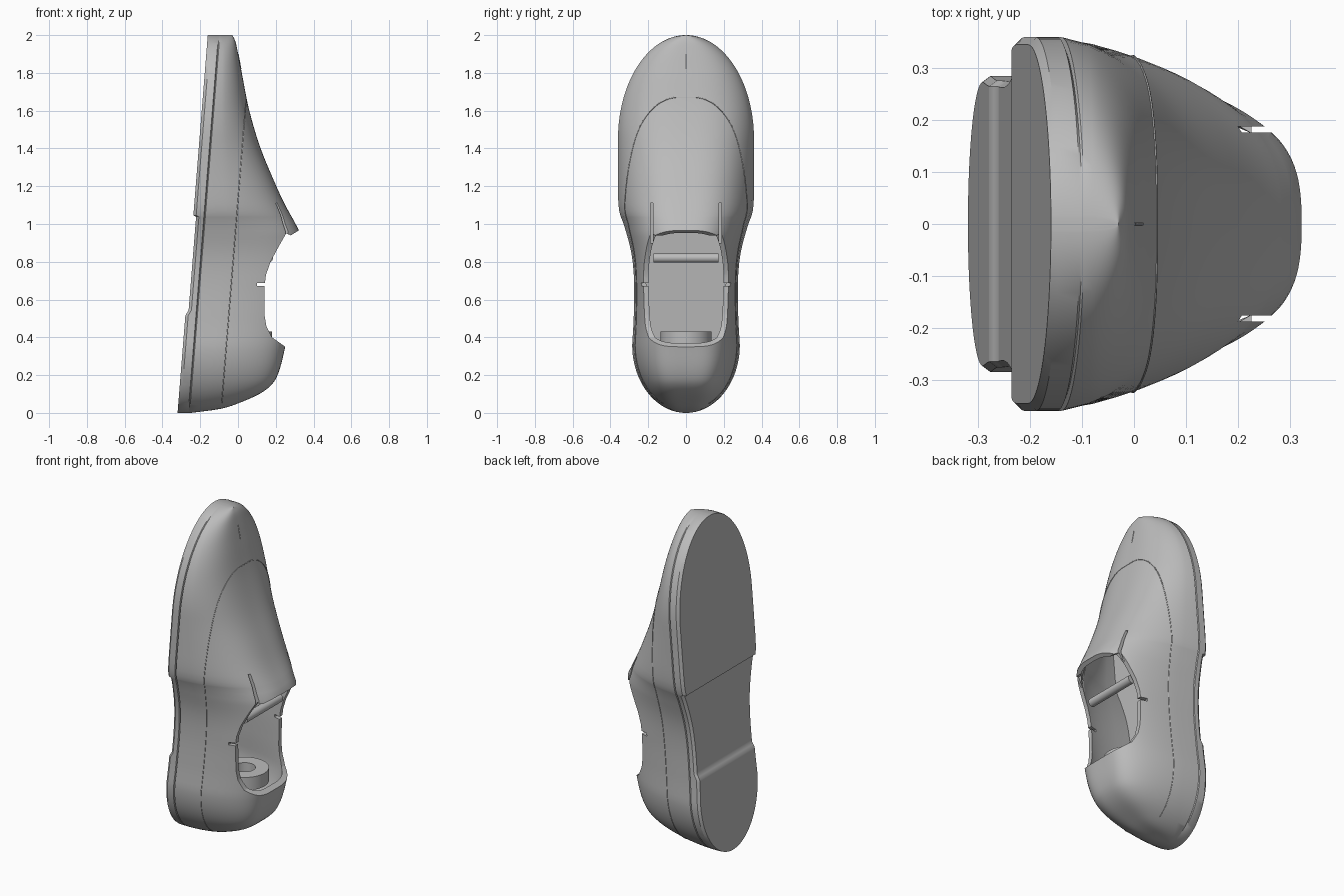
import bpy, bmesh, math
from mathutils import Vector

if "Cube" in bpy.data.objects:
    bpy.data.objects.remove(bpy.data.objects["Cube"], do_unlink=True)

grey = bpy.data.materials.new("plain_grey")
grey.use_nodes = True
grey.diffuse_color = (0.5, 0.5, 0.5, 1)
grey.node_tree.nodes["Principled BSDF"].inputs["Base Color"].default_value = (0.5, 0.5, 0.5, 1)


def spline(pts, t):
    """Smooth interpolation through (t, value) points."""
    def slope(i):
        a, b = pts[max(i - 1, 0)], pts[min(i + 1, len(pts) - 1)]
        return (b[1] - a[1]) / (b[0] - a[0])
    t = min(max(t, pts[0][0]), pts[-1][0])
    i = max(k for k in range(len(pts) - 1) if pts[k][0] <= t)
    (t0, v0), (t1, v1) = pts[i], pts[i + 1]
    h = t1 - t0
    s = (t - t0) / h
    return ((2*s**3 - 3*s*s + 1) * v0 + (s**3 - 2*s*s + s) * h * slope(i)
            + (3*s*s - 2*s**3) * v1 + (s**3 - s*s) * h * slope(i + 1))


# Shape rules along the length
WAIST = [(.36, .285), (.5, .277), (.7, .275), (.85, .29), (1, .33),
         (1.06, .352), (1.13, .359), (1.25, .36), (1.45, .36)]
RIDGE = [(0, -.25), (.02, -.1), (.05, 0), (.11, .13), (.18, .2), (.35, .25), (.6, .3),
         (.8, .33), (.95, .327), (1, .305), (1.1, .25), (1.2, .203), (1.4, .12),
         (1.6, .06), (1.8, .02), (1.92, -.003), (1.97, -.015), (2, -.03)]


def half_width(z):
    if z < .36:
        return .285 * math.sqrt(max(0, 1 - ((.36 - z) / .36) ** 2))
    if z > 1.45:
        return .36 * math.sqrt(max(0, 1 - ((z - 1.45) / .55) ** 2))
    return spline(WAIST, z)


def joint(z):
    return -.26 + .08 * z


def ridge(z):
    return max(spline(RIDGE, z), joint(z) + .012)


def power(z):
    return .25 + .1 * min(max((z - .7) / .3, 0), 1)


def sole(z):
    rise = min(max((z - .515) / .03, 0), 1) if z < .8 else min(max((1.045 - z) / .006, 0), 1)
    return -.32 + .08 * z + .015 * rise


def upper_arc(z, base, top, w, n=24):
    """Half of the upper's cross-section, from the joint to the ridge."""
    arc = []
    for i in range(1, n + 1):
        k = 1 - i / n
        u = (1 - k ** 2.5) ** (1 / 1.5)
        arc.append((base + (top - base) * u, w * k ** (2.5 * power(z))))
    return arc


def outer_half(z):
    w, g, s = half_width(z), joint(z), sole(z)
    return [(s, w * .96), (s + .015, w), (g - .004, w), (g, w * .97),
            (g + .004, w)] + upper_arc(z, g + .004, ridge(z), w), z


def inner_half(z):
    w = max(half_width(z) - .028, half_width(z) * .6)
    floor = joint(z) + .025
    top = max(ridge(z) - .025, floor + .004)
    return [(floor, w)] + upper_arc(z, floor, top, w), .045 + z * .955


def finish(name, mesh_or_bm, angle=30):
    me = mesh_or_bm
    if isinstance(me, bmesh.types.BMesh):
        bmesh.ops.recalc_face_normals(mesh_or_bm, faces=mesh_or_bm.faces)
        me = bpy.data.meshes.new(name)
        mesh_or_bm.to_mesh(me)
        mesh_or_bm.free()
    ob = bpy.data.objects.new(name, me)
    bpy.context.collection.objects.link(ob)
    me.materials.append(grey)
    return ob


def smooth(ob):
    bpy.ops.object.select_all(action='DESELECT')
    ob.select_set(True)
    bpy.context.view_layer.objects.active = ob
    bpy.ops.object.shade_smooth_by_angle(angle=math.radians(30))


def loft(name, half, stations):
    bm = bmesh.new()
    rings = []
    for z in stations:
        pts, h = half(z)
        loop = pts + [(x, -y) for x, y in reversed(pts[:-1])]
        rings.append([bm.verts.new((x, y, h)) for x, y in loop])
    for a, b in zip(rings, rings[1:]):
        for i in range(len(a)):
            j = (i + 1) % len(a)
            bm.faces.new((a[i], a[j], b[j], b[i]))
    bm.faces.new(rings[0])
    bm.faces.new(rings[-1])
    return finish(name, bm)


def box(name, x, y, z):
    bm = bmesh.new()
    bmesh.ops.create_cube(bm, size=1)
    for v in bm.verts:
        v.co = [r[0] if c < 0 else r[1] for r, c in zip((x, y, z), v.co)]
    return finish(name, bm)


def cut(target, cutter):
    cutter.hide_render = True
    mod = target.modifiers.new("cut", 'BOOLEAN')
    mod.operation, mod.solver, mod.object = 'DIFFERENCE', 'EXACT', cutter
    bpy.context.view_layer.objects.active = target
    bpy.ops.object.modifier_apply(modifier=mod.name)
    bpy.data.objects.remove(cutter, do_unlink=True)


# Shoe body: outer loft, hollowed
N = 90
stations = [1 - math.cos(math.pi * i / N) for i in range(1, N)]
stations = sorted(stations + [.0003, 1.9997, .515, .545, 1.039, 1.045])
body = loft("shoe_body", outer_half, stations)
cut(body, loft("cavity", inner_half, stations))

# Foot opening, cut across the width
profile = [(.6, .965), (.32, .965), (.28, .94), (.255, .95), (.215, .88), (.172, .8),
           (.148, .73), (.14, .67), (.14, .52), (.15, .46), (.18, .4), (.25, .35), (.6, .25)]
bm = bmesh.new()
face = bm.faces.new([bm.verts.new((x, -.5, z)) for x, z in profile])
side = bmesh.ops.extrude_face_region(bm, geom=[face])
bmesh.ops.translate(bm, vec=(0, 1, 0),
                    verts=[g for g in side["geom"] if isinstance(g, bmesh.types.BMVert)])
cut(body, finish("opening", bm))

# Tongue slits and side notches
for s in (-1, 1):
    cut(body, box("slit", (.12, .45), sorted((s * .176, s * .188)), (.9, 1.11)))
cut(body, box("notch", (.1, .3), (-.5, .5), (.672, .688)))
smooth(body)

# Cross bar under the tongue
bm = bmesh.new()
bmesh.ops.create_cone(bm, cap_ends=True, segments=24, radius1=.025, radius2=.025, depth=.345)
bar = finish("cross_bar", bm)
bar.rotation_euler.x = math.pi / 2
bar.location = (.16, 0, .82)
smooth(bar)

# Heel ring
bm = bmesh.new()
rect = [(.06, .35), (.135, .35), (.135, .43), (.06, .43)]
vs = [bm.verts.new((r, 0, z)) for r, z in rect]
es = [bm.edges.new((vs[i], vs[(i + 1) % 4])) for i in range(4)]
bmesh.ops.spin(bm, geom=vs + es, cent=(0, 0, 0), axis=(0, 0, 1), angle=math.tau, steps=40)
bmesh.ops.remove_doubles(bm, verts=bm.verts, dist=.0001)
ring = finish("heel_ring", bm)
ring.location.x = .045
smooth(ring)


# Fine seams lying on the upper
def seam(name, points):
    cu = bpy.data.curves.new(name, 'CURVE')
    cu.dimensions = '3D'
    cu.bevel_depth, cu.bevel_resolution = .0025, 1
    sp = cu.splines.new('POLY')
    sp.points.add(len(points) - 1)
    for p, q in zip(sp.points, points):
        p.co = (*q, 1)
    finish(name, cu)


edge = []
for i in range(400):
    z = .05 + i * .0043
    x, g = -.09 + .08 * z, joint(z) + .004
    u = (x - g) / (ridge(z) - g)
    if u < 1:
        edge.append(Vector((x, half_width(z) * (1 - u ** 1.5) ** power(z), z)))
seam("apron_seam", edge + [Vector((p.x, -p.y, p.z)) for p in reversed(edge)])
seam("toe_seam", [(ridge(z), 0, z) for z in (1.82, 1.84, 1.86, 1.88, 1.9)])
